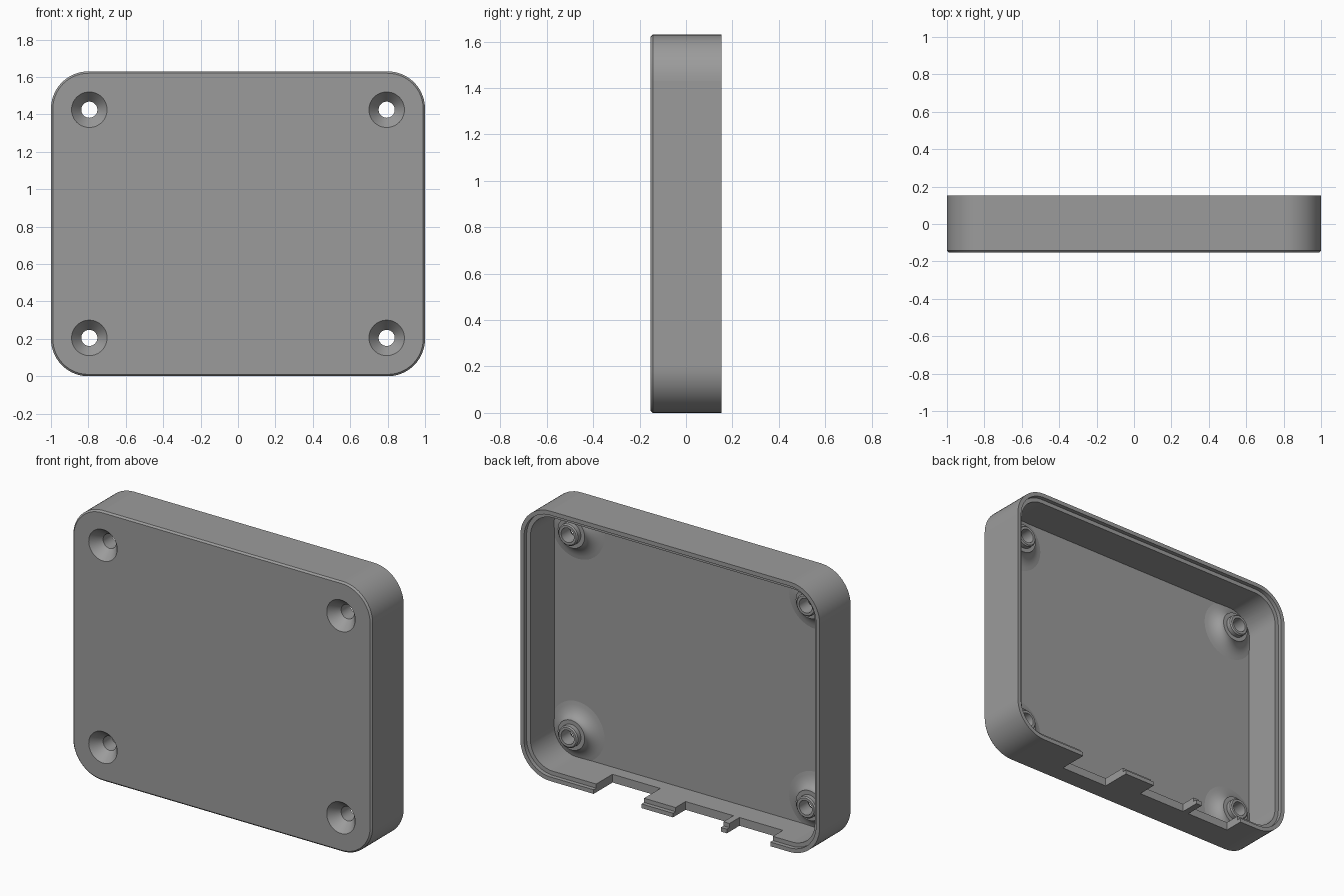
import bpy, bmesh, math

if "Cube" in bpy.data.objects:
    bpy.data.objects.remove(bpy.data.objects["Cube"])

HX, HZ, R = 1.0, 0.815, 0.2          # half width, half height, corner radius
BACK, FRONT, FLOOR = 0.153, -0.153, -0.103
SCREWS = [(sx * 0.795, HZ + sz * 0.61) for sx in (-1, 1) for sz in (-1, 1)]

grey = bpy.data.materials.new("mid_grey")
grey.diffuse_color = (0.33, 0.33, 0.33, 1)
grey.use_nodes = True
grey.node_tree.nodes["Principled BSDF"].inputs["Base Color"].default_value = grey.diffuse_color


def make_object(name, bm):
    bmesh.ops.recalc_face_normals(bm, faces=bm.faces[:])
    mesh = bpy.data.meshes.new(name)
    bm.to_mesh(mesh)
    bm.free()
    obj = bpy.data.objects.new(name, mesh)
    bpy.context.collection.objects.link(obj)
    obj.data.materials.append(grey)
    return obj


def loft(bm, loops):
    """Join closed rings of points into a capped solid."""
    rings = [[bm.verts.new(p) for p in loop] for loop in loops]
    n = len(rings[0])
    for a, b in zip(rings, rings[1:]):
        for i in range(n):
            j = (i + 1) % n
            bm.faces.new((a[i], a[j], b[j], b[i]))
    bm.faces.new(rings[0])
    bm.faces.new(rings[-1])


def rounded_outline(inset, y, steps=14):
    r = R - inset
    pts = []
    for k, (sx, sz) in enumerate([(1, 1), (-1, 1), (-1, -1), (1, -1)]):
        for s in range(steps + 1):
            a = math.pi / 2 * (k + s / steps)
            pts.append((sx * (HX - R) + r * math.cos(a), y,
                        HZ + sz * (HZ - R) + r * math.sin(a)))
    return pts


def turned(name, profile, n=48):
    """Turn a (radius, y) profile at every screw position."""
    bm = bmesh.new()
    for cx, cz in SCREWS:
        loft(bm, [[(cx + r * math.cos(2 * math.pi * i / n), y,
                    cz + r * math.sin(2 * math.pi * i / n)) for i in range(n)]
                  for r, y in profile])
    return make_object(name, bm)


# Tray: chamfered front, straight walls, stepped rim, flat floor
bm = bmesh.new()
loft(bm, [rounded_outline(i, y) for i, y in [
    (0.01, FRONT), (0.0, FRONT + 0.01), (0.0, BACK), (0.025, BACK),
    (0.025, BACK - 0.025), (0.05, BACK - 0.025), (0.05, FLOOR)]])
case = make_object("case_cover", bm)

# Screw posts: flared foot, shoulder and narrow pin
SHOULDER = -0.04
foot = [(0.19 - 0.10 * math.sin(a), SHOULDER - (SHOULDER - FLOOR) * math.cos(a))
        for a in (math.pi / 2 * k / 10 for k in range(1, 11))]
posts = turned("screw_posts", [(0.19, -0.13), (0.19, FLOOR - 0.002)] + foot + [
    (0.065, SHOULDER), (0.065, -0.012), (0.058, -0.005)])

# Countersunk screw holes
holes = turned("screw_hole_cutter", [
    (0.1115, -0.173), (0.043, -0.09), (0.043, 0.1)])

# Cable notches in the bottom wall
bm = bmesh.new()
for x0, x1, depth in [(0.19, 0.51, 0.18), (-0.34, -0.02, 0.12), (-0.67, -0.38, 0.12)]:
    y0, y1 = BACK - depth, 0.25
    loft(bm, [[(x, y0, z), (x, y1, z), (x, y1, z2), (x, y0, z2)]
              for x, z, z2 in ((x0, -0.1, 0.09), (x1, -0.1, 0.09))])
notches = make_object("notch_cutter", bm)

# Combine into one solid
for tool, op in ((posts, 'UNION'), (holes, 'DIFFERENCE'), (notches, 'DIFFERENCE')):
    mod = case.modifiers.new(tool.name, 'BOOLEAN')
    mod.object, mod.operation, mod.solver = tool, op, 'EXACT'
bpy.context.view_layer.update()
result = bpy.data.meshes.new_from_object(
    case.evaluated_get(bpy.context.evaluated_depsgraph_get()))
case.modifiers.clear()
case.data = result
for tool in (posts, holes, notches):
    bpy.data.objects.remove(tool)

# Smooth curved faces, keep the broad panels flat
bpy.context.view_layer.objects.active = case
case.select_set(True)
bpy.ops.object.shade_smooth_by_angle(angle=math.radians(30))
for face in case.data.polygons:
    if face.area > 0.03:
        face.use_smooth = False
